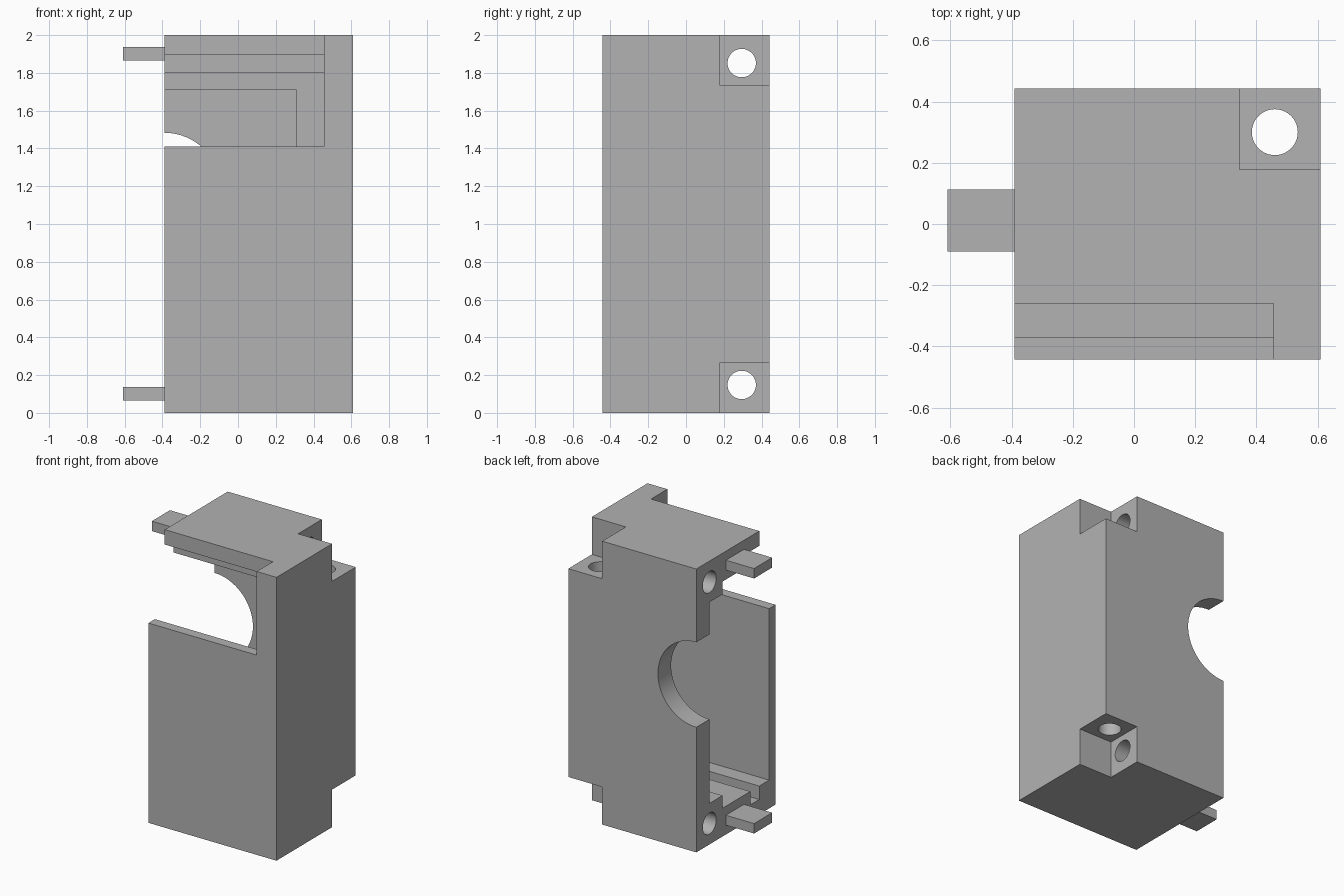
import bpy, bmesh, math
from mathutils import Matrix

default = bpy.data.objects.get("Cube")
if default:
    bpy.data.objects.remove(default, do_unlink=True)

grey = bpy.data.materials.new("plain grey")
grey.use_nodes = True
colour = (0.447, 0.447, 0.447, 1)
grey.diffuse_color = colour
grey.node_tree.nodes["Principled BSDF"].inputs["Base Color"].default_value = colour


def finish(bm, name):
    bmesh.ops.recalc_face_normals(bm, faces=bm.faces)
    mesh = bpy.data.meshes.new(name)
    bm.to_mesh(mesh)
    bm.free()
    mesh.materials.append(grey)
    ob = bpy.data.objects.new(name, mesh)
    bpy.context.collection.objects.link(ob)
    return ob


def prism(name, profile, x0, x1):
    """Extrude a (y, z) outline along x."""
    bm = bmesh.new()
    face = bm.faces.new([bm.verts.new((x0, y, z)) for y, z in profile])
    out = bmesh.ops.extrude_face_region(bm, geom=[face])
    moved = [v for v in out["geom"] if isinstance(v, bmesh.types.BMVert)]
    bmesh.ops.translate(bm, verts=moved, vec=(x1 - x0, 0, 0))
    return finish(bm, name)


def box(name, x0, x1, y0, y1, z0, z1):
    return prism(name, [(y0, z0), (y1, z0), (y1, z1), (y0, z1)], x0, x1)


def cylinder(name, centre, radius, depth, axis):
    turn = {"X": Matrix.Rotation(math.pi / 2, 4, "Y"),
            "Y": Matrix.Rotation(math.pi / 2, 4, "X"),
            "Z": Matrix.Identity(4)}[axis]
    bm = bmesh.new()
    bmesh.ops.create_cone(bm, cap_ends=True, segments=64, radius1=radius,
                          radius2=radius, depth=depth,
                          matrix=Matrix.Translation(centre) @ turn)
    return finish(bm, name)


def cut(target, cutter):
    cutter.hide_render = True
    mod = target.modifiers.new("cut", "BOOLEAN")
    mod.operation = "DIFFERENCE"
    mod.solver = "EXACT"
    mod.object = cutter
    bpy.context.view_layer.objects.active = target
    bpy.ops.object.modifier_apply(modifier=mod.name)
    bpy.data.objects.remove(cutter, do_unlink=True)


LEFT, RIGHT, DEEP = -0.39, 0.61, 0.455

# Housing block
housing = box("housing", LEFT, RIGHT, -0.442, 0.442, 0, 2)

# Main chamber with its panel grooves and the open front window
chamber = [(-0.37, 0.2), (-0.26, 0.2), (-0.26, 0.105), (-0.16, 0.105),
           (-0.16, 0.2), (0.15, 0.2), (0.15, 1.8), (-0.16, 1.8),
           (-0.16, 1.895), (-0.26, 1.895), (-0.26, 2.1), (-0.6, 2.1),
           (-0.6, 1.41), (-0.37, 1.41)]
cut(housing, prism("chamber_cutter", chamber, -0.6, DEEP))

# Smaller recess behind the chamber
cut(housing, box("recess_cutter", -0.7, 0.31, 0, 0.295, 0.29, 1.71))

# Half-round opening in the back wall
cut(housing, cylinder("opening_cutter", (LEFT, 0.4, 1.183), 0.3, 0.4, "Y"))

# Corner notches and cross holes, top and bottom
for z0, z1, hole in ((-0.1, 0.265, 0.148), (1.735, 2.1, 1.852)):
    cut(housing, box("notch_cutter", 0.345, 0.8, 0.178, 0.6, z0, z1))
    cut(housing, cylinder("cross_hole_cutter", (0, 0.295, hole), 0.075, 1.6, "X"))

# Upright bolt hole through the back corner
cut(housing, cylinder("bolt_hole_cutter", (0.46, 0.3, 1), 0.075, 2.4, "Z"))

# Tabs on the open side
tabs = [box(name, -0.61, LEFT, -0.09, 0.112, z, z + 0.07)
        for name, z in (("lower_tab", 0.066), ("upper_tab", 1.866))]

# Smooth hole walls, sharp edges elsewhere
bpy.ops.object.select_all(action="DESELECT")
for ob in [housing] + tabs:
    ob.select_set(True)
bpy.context.view_layer.objects.active = housing
bpy.ops.object.shade_smooth_by_angle(angle=math.radians(30))
